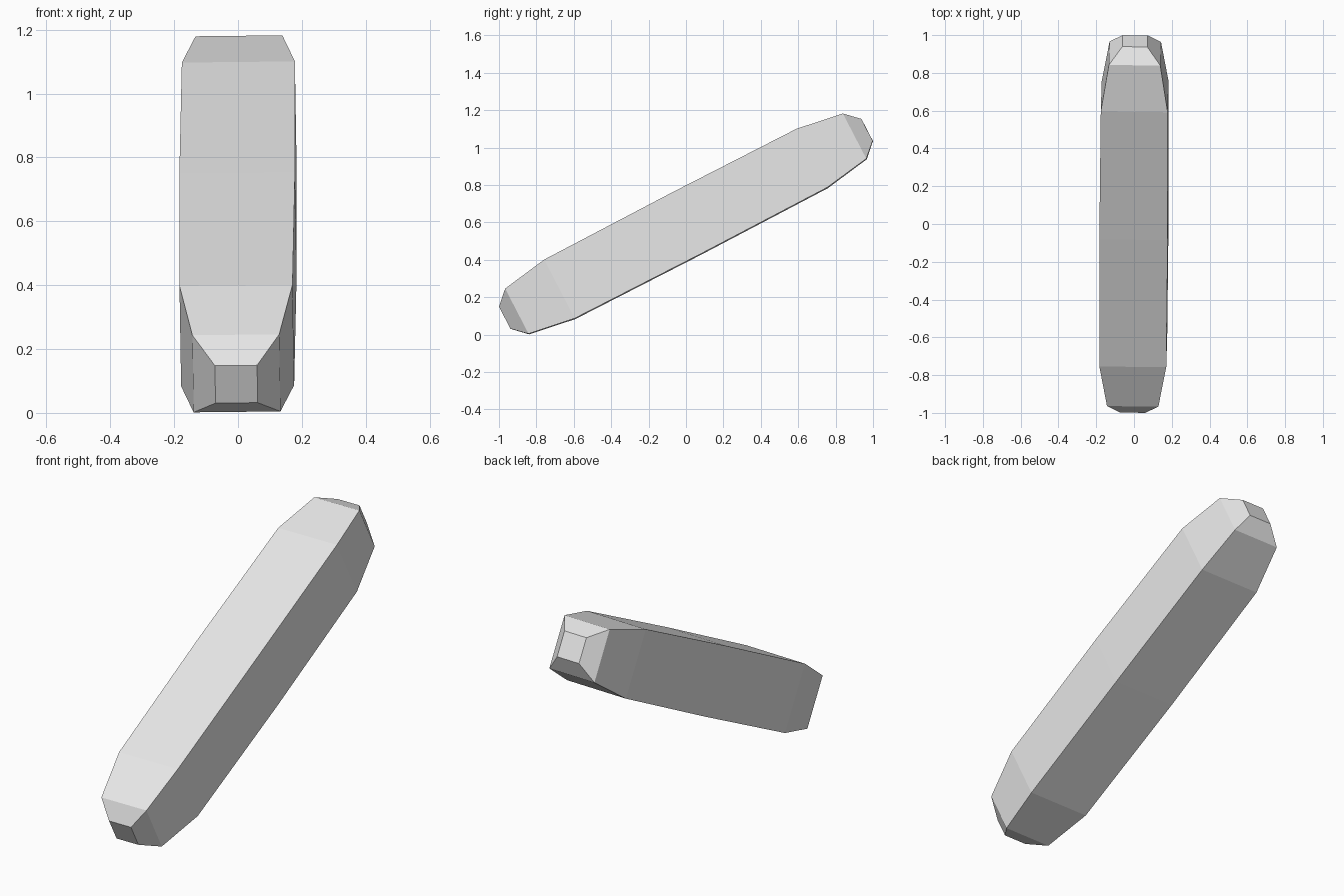
import bpy, bmesh, math
from mathutils import Matrix

cube = bpy.data.objects.get("Cube")
if cube:
    bpy.data.objects.remove(cube, do_unlink=True)

# Plain grey material
grey = bpy.data.materials.new("light_grey")
grey.use_nodes = True
colour = (0.8, 0.8, 0.8, 1)
grey.diffuse_color = colour
grey.node_tree.nodes["Principled BSDF"].inputs["Base Color"].default_value = colour

# Square sections from the middle to one end: (distance along bar, half width)
half = [(0, 0.181), (0.76, 0.177), (1.017, 0.136), (1.091, 0.066)]
sections = [(-s, h) for s, h in reversed(half)] + half[1:]
corners = [(-1, -1), (1, -1), (1, 1), (-1, 1)]

# Bar: skin the sections and close both ends
bm = bmesh.new()
rings = [[bm.verts.new((h * cx, s, h * cz)) for cx, cz in corners]
         for s, h in sections]
for a, b in zip(rings, rings[1:]):
    for i in range(4):
        j = (i + 1) % 4
        bm.faces.new((a[i], a[j], b[j], b[i]))
bm.faces.new(rings[0])
bm.faces.new(rings[-1])
bmesh.ops.recalc_face_normals(bm, faces=bm.faces)

# Tilt the bar so its back end rises, with a slight turn and roll
pose = (Matrix.Translation((0, 0, 0.592))
        @ Matrix.Rotation(-0.0055, 4, 'Z')
        @ Matrix.Rotation(math.radians(27.4), 4, 'X')
        @ Matrix.Rotation(-0.012, 4, 'Y'))
bm.transform(pose)

mesh = bpy.data.meshes.new("tilted_bar")
bm.to_mesh(mesh)
bm.free()
mesh.materials.append(grey)
bar = bpy.data.objects.new("tilted_bar", mesh)
bpy.context.collection.objects.link(bar)
